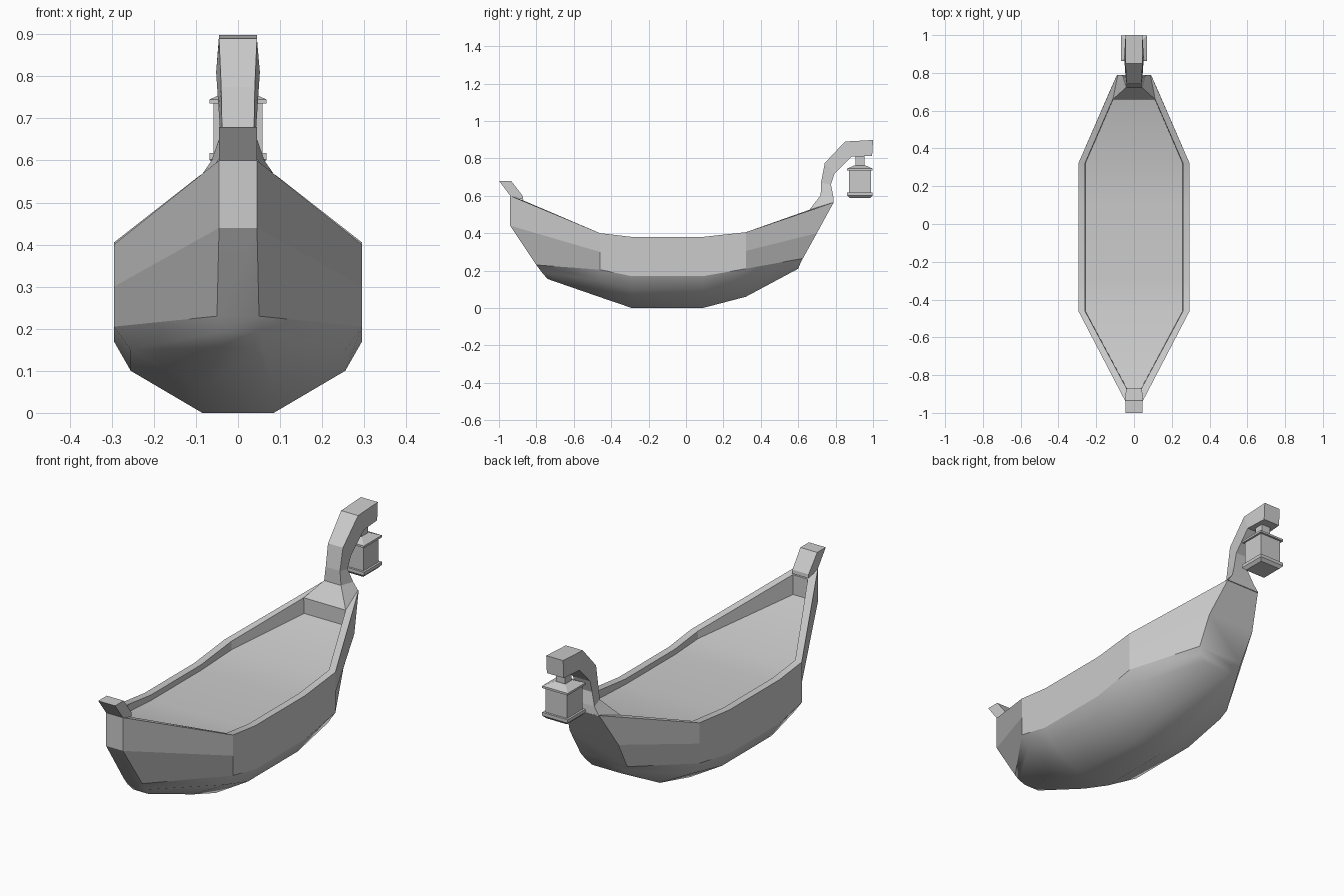
import bpy, bmesh, math

if "Cube" in bpy.data.objects:
    bpy.data.objects.remove(bpy.data.objects["Cube"])


def loft(name, rings):
    """Skin a list of closed rings; each ring is half a section, mirrored in x."""
    bm = bmesh.new()
    rows = []
    for half in rings:
        right = [bm.verts.new((x, y, z)) for x, y, z in half]
        left = [bm.verts.new((-x, y, z)) for x, y, z in half]
        rows.append((right, left))
    n = len(rings[0])
    for (r0, l0), (r1, l1) in zip(rows, rows[1:]):
        a, b = r0 + l0[::-1], r1 + l1[::-1]
        for i in range(2 * n):
            j = (i + 1) % (2 * n)
            bm.faces.new((a[i], a[j], b[j], b[i]))
    # close both ends with strips running from side to side
    for r, l in (rows[0], rows[-1]):
        for i in range(n - 1):
            bm.faces.new((r[i], r[i + 1], l[i + 1], l[i]))
    bmesh.ops.recalc_face_normals(bm, faces=bm.faces)
    mesh = bpy.data.meshes.new(name)
    bm.to_mesh(mesh)
    bm.free()
    obj = bpy.data.objects.new(name, mesh)
    bpy.context.collection.objects.link(obj)
    return obj


# Hull: long lines from floor over the rim down to the keel
# bow point, (half width, mid height, rise forward, rise aft), stern point
lines = [
    ((.038, -.87, .48), (.258, .355, .01, .01), (.11, .66, .45)),     # floor edge
    ((.04, -.87, .575), (.26, .38, .02, .025), (.112, .66, .525)),    # inner rim
    ((.045, -.94, .60), (.295, .38, .02, .025), (.09, .79, .565)),    # outer rim
    ((.045, -.94, .44), (.295, .28, .02, .025), (.13, .70, .40)),     # side
    ((.05, -.80, .23), (.295, .17, .035, .04), (.125, .625, .265)),   # chine
    ((.05, -.77, .19), (.255, .10, .05, .05), (.11, .61, .235)),      # bilge
    ((.04, -.74, .155), (.085, 0, .058, .06), (.08, .60, .21)),       # keel
]
hull_rings = [[bow for bow, mid, stern in lines]]
for y, fore, aft in ((-.46, 1, 0), (-.29, 0, 0), (.09, 0, 0), (.32, 0, 1)):
    hull_rings.append([(w, y, z + fore * f + aft * a)
                       for bow, (w, z, f, a), stern in lines])
hull_rings.append([stern for bow, mid, stern in lines])
hull = loft("hull", hull_rings)

# Smooth bottom and floor, faceted sides
bpy.context.view_layer.objects.active = hull
hull.select_set(True)
bpy.ops.object.shade_smooth_by_angle(angle=math.radians(60))
for p in hull.data.polygons:
    p.use_smooth = p.normal.z < -.25 or p.normal.z > .8

# Small horn on the bow
loft("bow_horn", [
    [(.045, -.94, .595), (.043, -.87, .58)],
    [(.045, -.94, .60), (.043, -.872, .598)],
    [(.045, -1.0, .68), (.045, -.935, .68)],
])

# Curved stern post: front and back edge at each step
loft("stern_post", [
    [(.112, .66, .525), (.09, .79, .56)],
    [(.045, .72, .603), (.063, .787, .60)],
    [(.038, .722, .67), (.042, .775, .66)],
    [(.040, .742, .775), (.046, .795, .72)],
    [(.045, .85, .89), (.052, .885, .81)],
    [(.045, 1.0, .898), (.045, .995, .812)],
])


# Lantern hanging from the post, built from square tapered pieces
def square_piece(name, profile, y=.93):
    loft(name, [[(h, y - h, z), (h, y + h, z)] for h, z in profile])


square_piece("lantern_base", [(.055, .588), (.068, .602), (.068, .618)])
square_piece("lantern_body", [(.058, .615), (.058, .738)])
square_piece("lantern_cap", [(.068, .735), (.068, .745), (.03, .762)])
square_piece("lantern_hanger", [(.024, .755), (.024, .825)])
